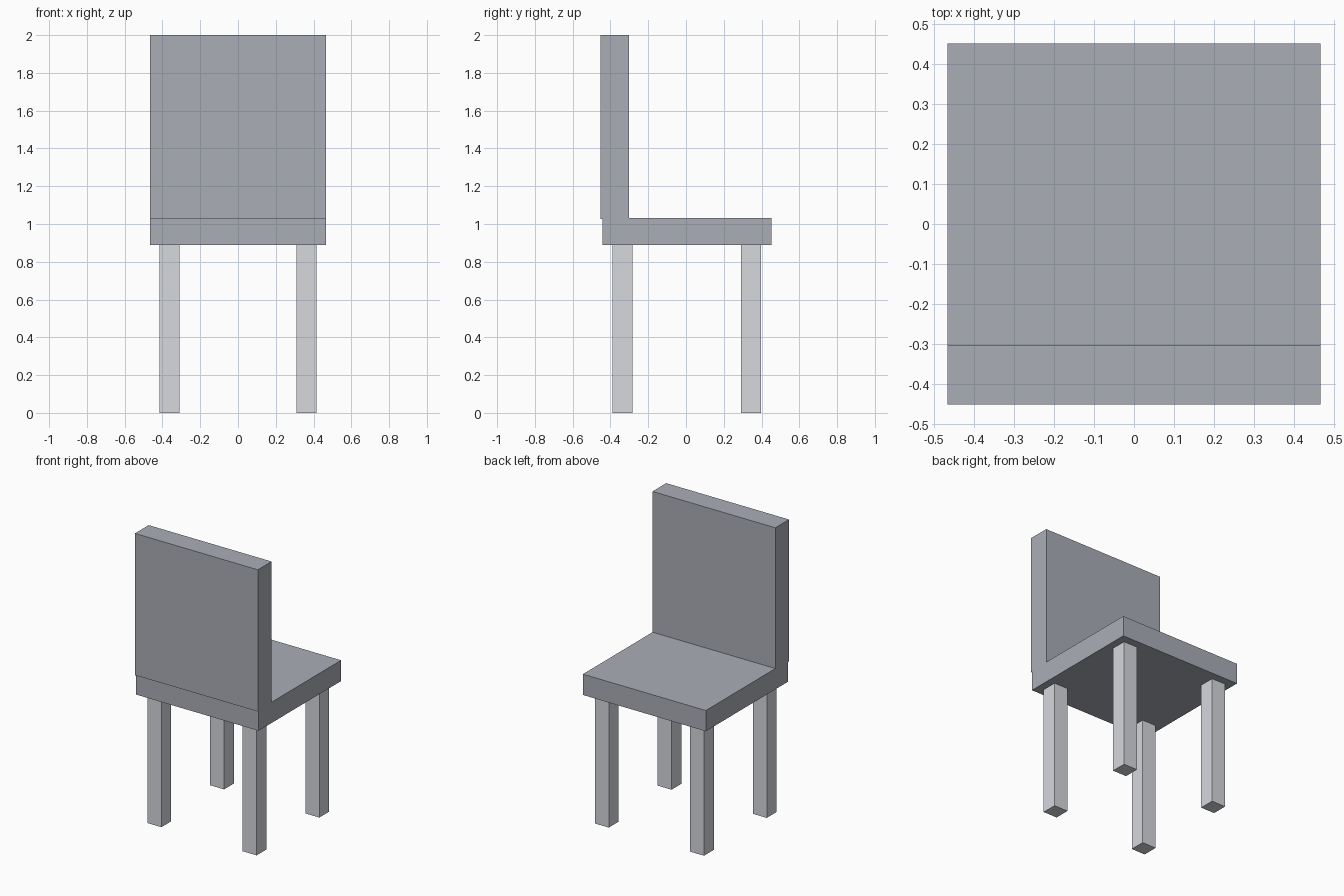
import bpy

if "Cube" in bpy.data.objects:
    bpy.data.objects.remove(bpy.data.objects["Cube"])


def material(name, rgb):
    mat = bpy.data.materials.new(name)
    mat.diffuse_color = (*rgb, 1.0)
    mat.use_nodes = True
    mat.node_tree.nodes["Principled BSDF"].inputs["Base Color"].default_value = mat.diffuse_color
    return mat


def box(name, x, y, z, mat):
    """Box from (min, max) ranges along each axis."""
    bpy.ops.mesh.primitive_cube_add(size=1)
    obj = bpy.context.object
    obj.name = name
    axes = (x, y, z)
    for v in obj.data.vertices:
        v.co = [lo if c < 0 else hi for c, (lo, hi) in zip(v.co, axes)]
    obj.data.materials.append(mat)
    return obj


dark = material("dark_grey", (0.40, 0.42, 0.47))
light = material("light_grey", (0.67, 0.69, 0.73))

# Seat slab and upright backrest (backrest sinks slightly into the seat)
box("seat", (-0.467, 0.467), (-0.443, 0.452), (0.89, 1.033), dark)
box("backrest", (-0.467, 0.467), (-0.452, -0.303), (1.026, 2.0), dark)

# Four square legs, mirrored left and right
for row, y in (("front", (-0.39, -0.284)), ("rear", (0.29, 0.397))):
    for side, x in (("left", (-0.415, -0.309)), ("right", (0.309, 0.415))):
        box(f"{row}_{side}_leg", x, y, (0.0, 0.89), light)
